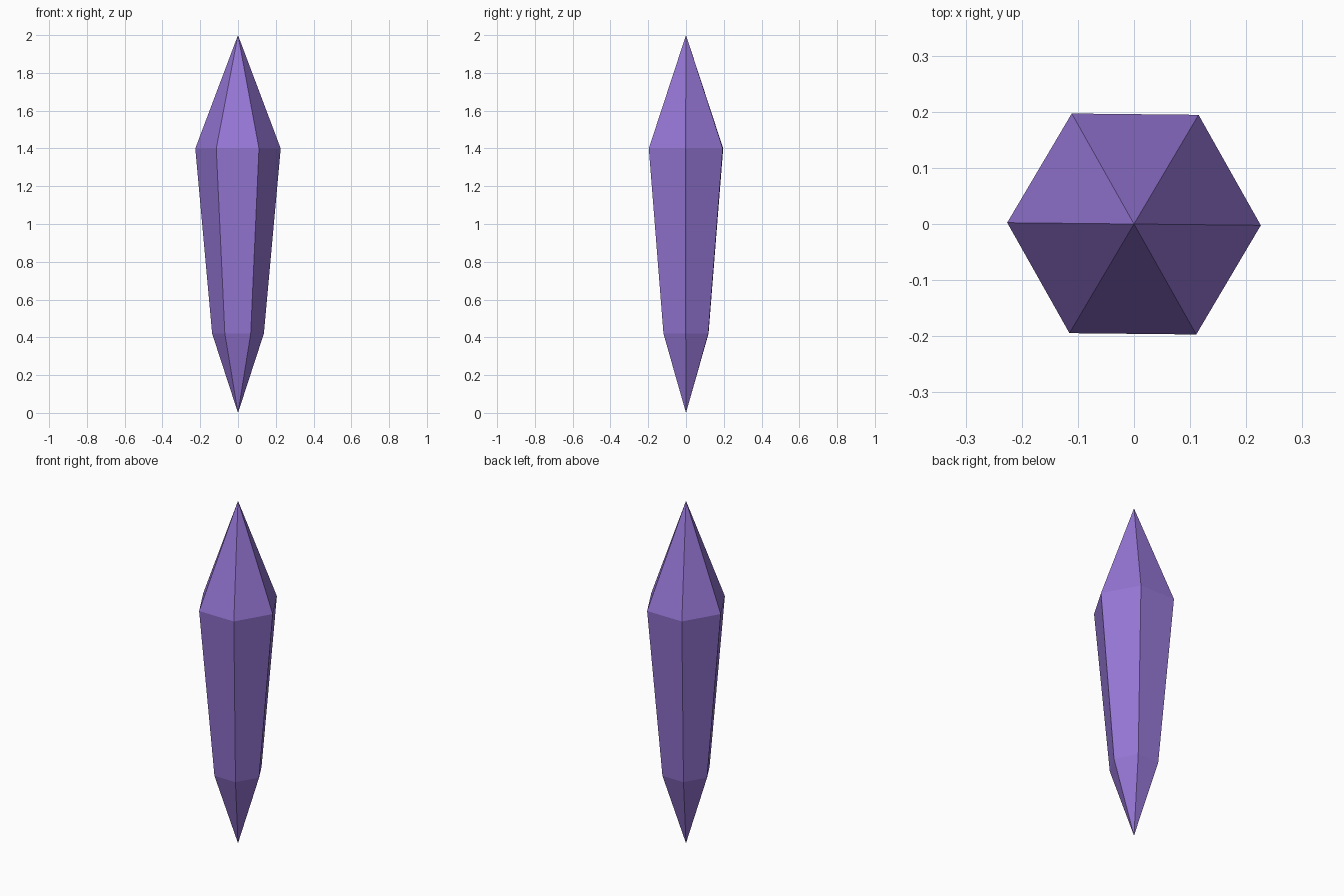
import bpy, bmesh
from math import sin, cos, pi, radians

if "Cube" in bpy.data.objects:
    bpy.data.objects.remove(bpy.data.objects["Cube"])

SIDES = 6
TWIST = radians(-0.6)


def ring(bm, radius, z):
    return [bm.verts.new((radius * cos(TWIST + 2 * pi * i / SIDES),
                          radius * sin(TWIST + 2 * pi * i / SIDES), z))
            for i in range(SIDES)]


# Six-sided crystal: pointed base, flaring shaft, pointed top
bm = bmesh.new()
bottom_tip = bm.verts.new((0, 0, 0))
lower = ring(bm, 0.137, 0.42)
upper = ring(bm, 0.226, 1.4)
top_tip = bm.verts.new((0, 0, 2))

for i in range(SIDES):
    j = (i + 1) % SIDES
    bm.faces.new((bottom_tip, lower[j], lower[i]))
    bm.faces.new((lower[i], lower[j], upper[j], upper[i]))
    bm.faces.new((upper[i], upper[j], top_tip))
bmesh.ops.recalc_face_normals(bm, faces=bm.faces)

mesh = bpy.data.meshes.new("crystal")
bm.to_mesh(mesh)
bm.free()
crystal = bpy.data.objects.new("crystal", mesh)
bpy.context.collection.objects.link(crystal)

# Purple colour
purple = bpy.data.materials.new("purple")
purple.diffuse_color = (0.30, 0.18, 0.66, 1)
purple.use_nodes = True
purple.node_tree.nodes["Principled BSDF"].inputs["Base Color"].default_value = purple.diffuse_color
mesh.materials.append(purple)
